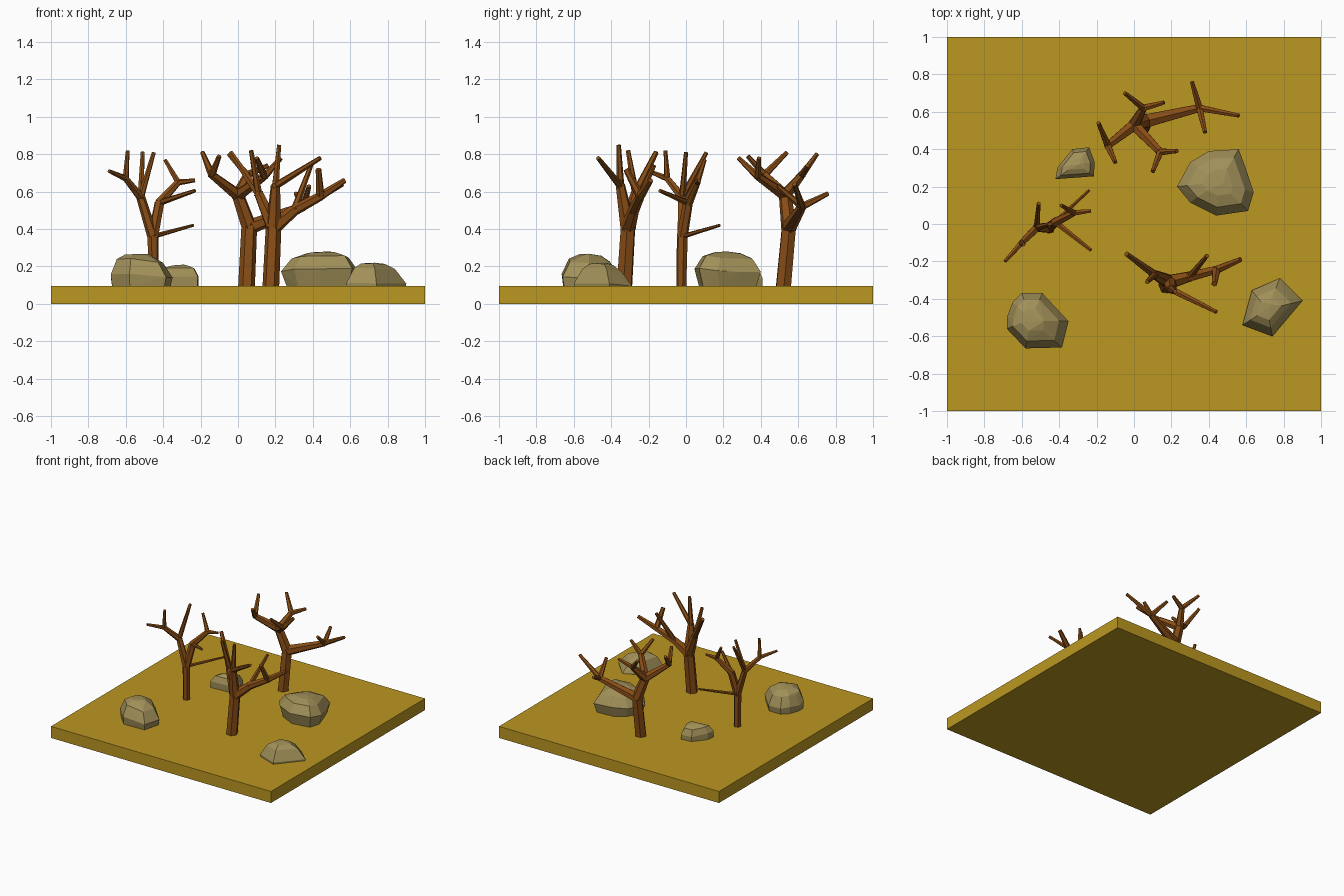
import bpy, bmesh, random
from mathutils import Vector, Matrix

random.seed(4)

def material(name, rgb):
    m = bpy.data.materials.new(name)
    m.diffuse_color = (*rgb, 1)
    return m

SAND = material("sand ochre", (0.50, 0.31, 0.015))
WOOD = material("bark brown", (0.25, 0.075, 0.008))
STONE = material("stone tan", (0.36, 0.28, 0.10))

def finish(bm, name, mat):
    bmesh.ops.recalc_face_normals(bm, faces=bm.faces)
    me = bpy.data.meshes.new(name)
    bm.to_mesh(me)
    bm.free()
    me.materials.append(mat)
    ob = bpy.data.objects.new(name, me)
    bpy.context.collection.objects.link(ob)
    return ob

# Ground slab
bm = bmesh.new()
bmesh.ops.create_cube(bm, size=1, matrix=Matrix.Translation((0, 0, 0.0475)) @ Matrix.Diagonal((2, 2, 0.095, 1)))
finish(bm, "ground_slab", SAND)

# Trees: nested branches, each node = (x, y, z, radius, children...)
def limb(bm, a, ra, b, rb):
    a, b = Vector(a), Vector(b)
    d = b - a
    rot = d.to_track_quat('Z', 'Y').to_matrix().to_4x4()
    bmesh.ops.create_cone(bm, cap_ends=True, segments=6, radius1=ra, radius2=rb,
                          depth=d.length, matrix=Matrix.Translation((a + b) / 2) @ rot)

def grow(bm, node):
    x, y, z, r, *kids = node
    for k in kids:
        limb(bm, (x, y, z), min(r, k[3] * 1.7), k[:3], k[3])
        grow(bm, k)
    if kids and z > 0.1:  # knot closing the joint
        bmesh.ops.create_icosphere(bm, subdivisions=1, radius=r * 1.03,
                                   matrix=Matrix.Translation((x, y, z)))

T = 0.012
back_tree = (0.045, 0.52, 0.08, 0.045,
    (0.06, 0.55, 0.41, 0.042,
        (0.0, 0.53, 0.58, 0.034,
            (-0.14, 0.42, 0.69, 0.022, (-0.19, 0.54, 0.81, T), (-0.10, 0.33, 0.79, T)),
            (0.05, 0.62, 0.69, 0.022, (-0.05, 0.70, 0.80, T), (0.16, 0.65, 0.74, T)),
            (0.14, 0.385, 0.68, 0.022, (0.23, 0.39, 0.78, T), (0.10, 0.28, 0.78, T))),
        (0.35, 0.62, 0.52, 0.024,
            (0.31, 0.76, 0.59, T), (0.56, 0.58, 0.64, T), (0.38, 0.49, 0.63, T))))

front_tree = (0.175, -0.33, 0.08, 0.045,
    (0.19, -0.31, 0.41, 0.042,
        (0.11, -0.27, 0.59, 0.026, (-0.04, -0.16, 0.81, 0.014), (0.07, -0.31, 0.82, T)),
        (0.20, -0.35, 0.63, 0.026, (0.22, -0.36, 0.85, T), (0.44, -0.47, 0.78, T)),
        (0.30, -0.28, 0.50, 0.030,
            (0.39, -0.17, 0.74, T),
            (0.44, -0.245, 0.575, 0.024, (0.57, -0.19, 0.66, 0.015), (0.43, -0.32, 0.72, 0.016)))))

left_tree = (-0.45, -0.025, 0.08, 0.027,
    (-0.455, -0.02, 0.36, 0.030,
        (-0.24, 0.18, 0.42, 0.008),
        (-0.52, -0.02, 0.57, 0.024,
            (-0.51, 0.11, 0.81, 0.011), (-0.45, 0.0, 0.81, 0.011),
            (-0.60, -0.10, 0.67, 0.018, (-0.69, -0.20, 0.71, 0.010), (-0.59, -0.11, 0.82, 0.010))),
        (-0.42, 0.01, 0.54, 0.027,
            (-0.23, -0.14, 0.605, 0.010),
            (-0.32, 0.06, 0.65, 0.018, (-0.39, 0.10, 0.77, 0.010), (-0.23, 0.07, 0.66, 0.010)))))

for name, tree in (("back_tree", back_tree), ("front_tree", front_tree), ("left_tree", left_tree)):
    bm = bmesh.new()
    grow(bm, tree)
    finish(bm, name, WOOD)

# Boulders: hull of the widest outline, a foot, a shoulder and a crest
def boulder(name, outline, rim, top, crest, foot=0.85, shoulder=0.75):
    c = sum((Vector(p) for p in outline), Vector((0, 0))) / len(outline)
    bm = bmesh.new()
    for p in outline:
        d = Vector(p) - c
        j = random.uniform(-1, 1)
        for s, z in ((foot, 0.085), (1, rim + 0.012 * j),
                     (shoulder, rim + (top - rim) * (0.68 + 0.12 * j)),
                     (0.4, top - 0.008 + 0.006 * j)):
            q = c + d * s
            bm.verts.new((q.x, q.y, z))
    bm.verts.new((*crest, top))
    res = bmesh.ops.convex_hull(bm, input=bm.verts)
    bmesh.ops.delete(bm, geom=[v for v in bm.verts if not v.link_faces], context='VERTS')
    finish(bm, name, STONE)

boulder("large_boulder", [(.23, .20), (.30, .33), (.40, .39), (.56, .40), (.60, .29), (.64, .17),
                          (.61, .07), (.44, .045), (.30, .115)], 0.18, 0.28, (.48, .22))
boulder("front_left_boulder", [(-.68, -.50), (-.65, -.42), (-.60, -.37), (-.49, -.37), (-.35, -.52),
                               (-.385, -.66), (-.58, -.665), (-.68, -.56)], 0.15, 0.268, (-.48, -.52), 0.94)
boulder("small_boulder", [(-.42, .24), (-.41, .30), (-.33, .40), (-.24, .41), (-.21, .33),
                          (-.215, .255)], 0.14, 0.21, (-.29, .32), 0.97)
boulder("right_boulder", [(.58, -.54), (.63, -.355), (.78, -.29), (.90, -.41), (.74, -.60),
                          (.64, -.54)], 0.105, 0.22, (.73, -.43), 0.98, 0.68)
